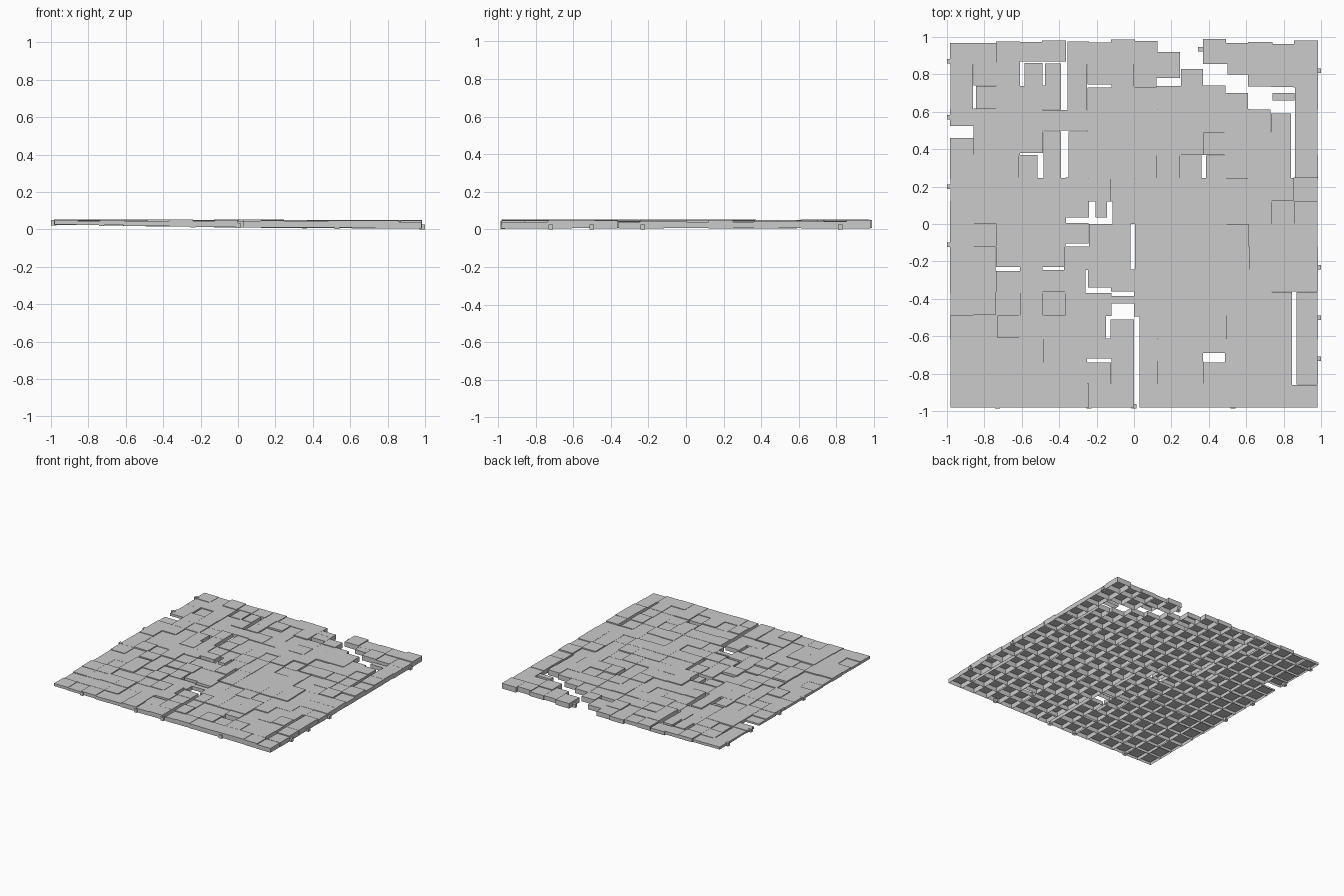
import bpy, bmesh, random

if "Cube" in bpy.data.objects:
    bpy.data.objects.remove(bpy.data.objects["Cube"])
random.seed(7)

N, PITCH, EDGE = 16, 0.1225, 0.98

# Open joints and missing patches between tiles: x0, x1, y0, y1
GAPS = [
    (.125, .25, .92, 1.1), (.245, .365, .83, 1.1), (.37, .5, .78, .84), (.45, .5, .745, .8),
    (.49, .61, .70, .80), (.61, .74, .62, .73), (.73, .855, .59, .66), (.735, .86, .70, .705),
    (.12, .25, .745, .78), (.84, .86, .25, .6), (-.99, -.87, .46, .525), (-.86, -.845, .62, .74),
    (-.61, -.585, .76, .87), (-.49, -.475, .76, .86), (-.39, -.355, .61, .87),
    (-.39, -.35, .25, .5), (-.515, -.485, .28, .38), (-.25, -.12, .73, .745),
    (.36, .385, .25, .37), (-.24, -.205, .03, .12), (-.145, -.115, .0, .12),
    (-.22, -.13, .0, .035), (-.36, -.24, .015, .035), (-.36, -.24, -.12, -.105),
    (-.02, .005, -.24, .0), (-.74, -.61, -.25, -.23), (-.49, -.39, -.245, -.23),
    (-.26, -.13, -.37, -.34), (-.12, .0, -.51, -.425), (-.12, .0, -.385, -.36),
    (-.15, -.125, -.6, -.5), (.0, .03, -.98, -.5), (-.25, -.12, -.74, -.72),
    (.375, .48, -.74, -.69), (.845, .87, -.86, -.36),
]


def lerp(a, b, t):
    return a + (b - a) * t


def bottom_z(x):
    return lerp(.025, .009, x + 1) if x < 0 else lerp(.009, .003, x)


def add_open_box(bm, x0, x1, y0, y1, z0, z1):
    """Tile shell: top and four sides, open underneath."""
    ring = [(x0, y0), (x1, y0), (x1, y1), (x0, y1)]
    lo = [bm.verts.new((x, y, z0)) for x, y in ring]
    hi = [bm.verts.new((x, y, z1)) for x, y in ring]
    bm.faces.new(hi)
    for k in range(4):
        n = (k + 1) % 4
        bm.faces.new((lo[k], lo[n], hi[n], hi[k]))


def trim(r, g):
    """Cut a tile back to the nearest side of a gap."""
    x0, x1, y0, y1 = r
    if x1 <= g[0] or x0 >= g[1] or y1 <= g[2] or y0 >= g[3]:
        return r
    cuts = [(x1 - g[0], (x0, g[0], y0, y1)), (g[1] - x0, (g[1], x1, y0, y1)),
            (y1 - g[2], (x0, x1, y0, g[2])), (g[3] - y0, (x0, x1, g[3], y1))]
    return min(cuts, key=lambda c: c[0])[1]


def finish(bm, name):
    mesh = bpy.data.meshes.new(name)
    bm.to_mesh(mesh)
    bm.free()
    bpy.context.collection.objects.link(bpy.data.objects.new(name, mesh))


# Paving tiles
bm = bmesh.new()
for i in range(N):
    for j in range(N):
        cx = -EDGE + (i + .5) * PITCH
        cy = -EDGE + (j + .5) * PITCH
        grow = [random.uniform(.061, .067) for _ in range(4)]
        r = (max(cx - grow[0], -.985), min(cx + grow[1], .985),
             max(cy - grow[2], -.98), cy + grow[3])
        if j == N - 1:
            r = (r[0], r[1], r[2], random.uniform(.96, .99))
        for g in GAPS:
            r = trim(r, g)
        if r[1] - r[0] < .02 or r[3] - r[2] < .02:
            continue
        top = .047 - .003 * max(cx, 0) + random.uniform(-.006, .006)
        base = bottom_z(cx) + random.uniform(0, .004)
        add_open_box(bm, *r, base, top)
finish(bm, "paving_tiles")

# Small filler stones poking out of the joints at the rim
bm = bmesh.new()
for x, y in [(-.985, .87), (-.985, .57), (-.985, .2), (-.985, -.11), (.985, .82),
             (.985, -.23), (.985, -.5), (.985, -.72), (-.73, -.975), (-.24, -.975),
             (0, -.975), (.53, -.975), (.355, .935)]:
    b = bottom_z(x)
    add_open_box(bm, x - .014, x + .014, y - .012, y + .012, b - .003, b + .024)
finish(bm, "filler_stones")
